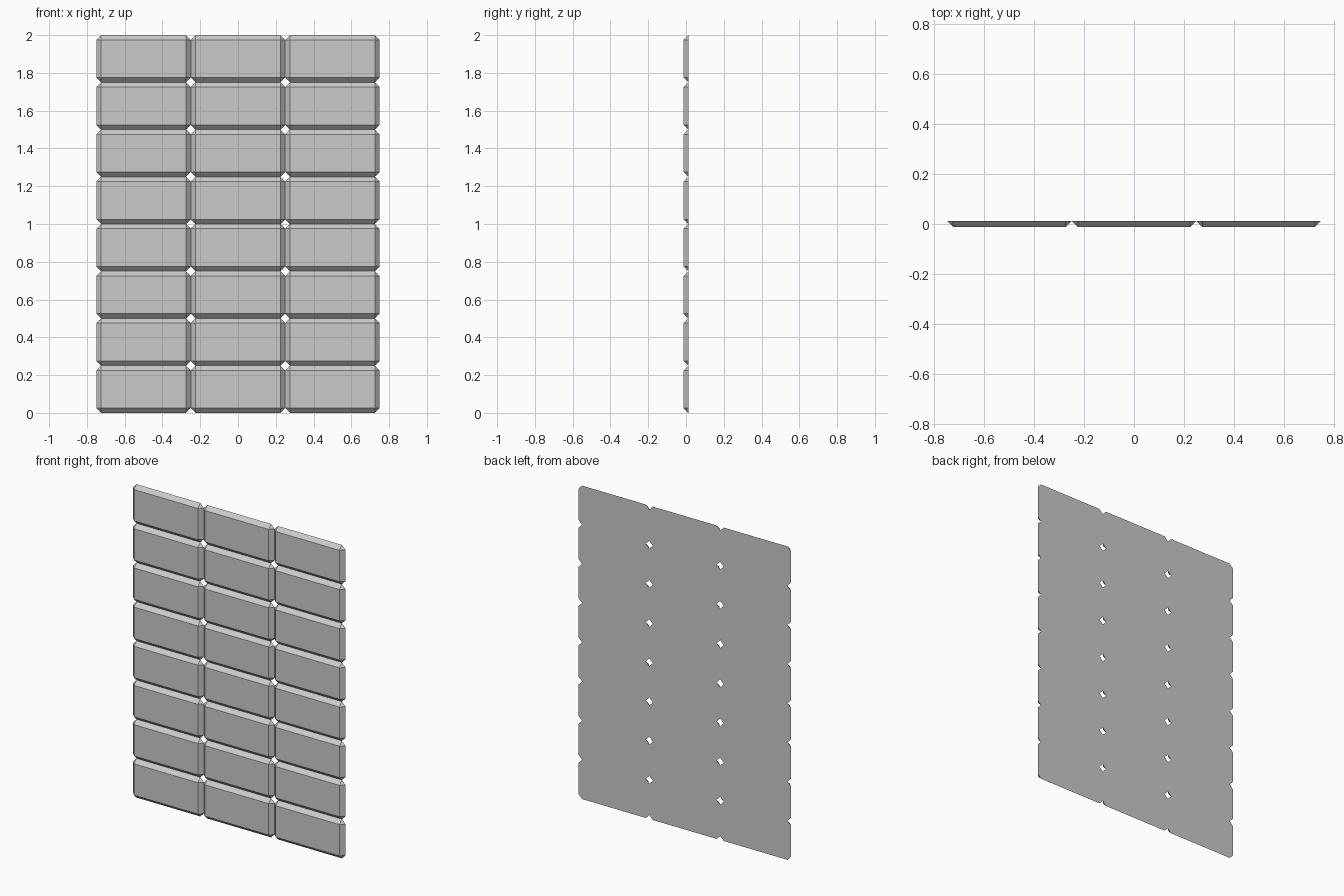
import bpy
import bmesh

if "Cube" in bpy.data.objects:
    bpy.data.objects.remove(bpy.data.objects["Cube"])

COLS, ROWS = 3, 8
W, H, D = 0.5, 0.25, 0.025   # panel width, height, depth
C = 0.025                    # chamfer size

# One panel: a double-depth box chamfered on all edges, rear half cut away
bm = bmesh.new()
bmesh.ops.create_cube(bm, size=1)
bmesh.ops.scale(bm, vec=(W, 2 * D, H), verts=bm.verts)
bmesh.ops.bevel(bm, geom=bm.edges[:], offset=C, offset_type='OFFSET',
                segments=1, profile=0.5, affect='EDGES')
bmesh.ops.remove_doubles(bm, verts=bm.verts, dist=1e-5)
bmesh.ops.dissolve_degenerate(bm, edges=bm.edges, dist=1e-5)
bmesh.ops.delete(bm, geom=[v for v in bm.verts if v.co.y > 1e-4], context='VERTS')

# Flat back face
bmesh.ops.holes_fill(bm, edges=[e for e in bm.edges if e.is_boundary], sides=0)
bmesh.ops.translate(bm, verts=bm.verts,
                    vec=(-W * (COLS - 1) / 2, D / 2, H / 2))
bmesh.ops.recalc_face_normals(bm, faces=bm.faces)

mesh = bpy.data.meshes.new("wall_panels")
bm.to_mesh(mesh)
bm.free()
wall = bpy.data.objects.new("wall_panels", mesh)
bpy.context.collection.objects.link(wall)

# Repeat the panel into a grid
for name, count, step in (("columns", COLS, (W, 0, 0)), ("rows", ROWS, (0, 0, H))):
    arr = wall.modifiers.new(name, 'ARRAY')
    arr.count = count
    arr.use_relative_offset = False
    arr.use_constant_offset = True
    arr.constant_offset_displace = step
